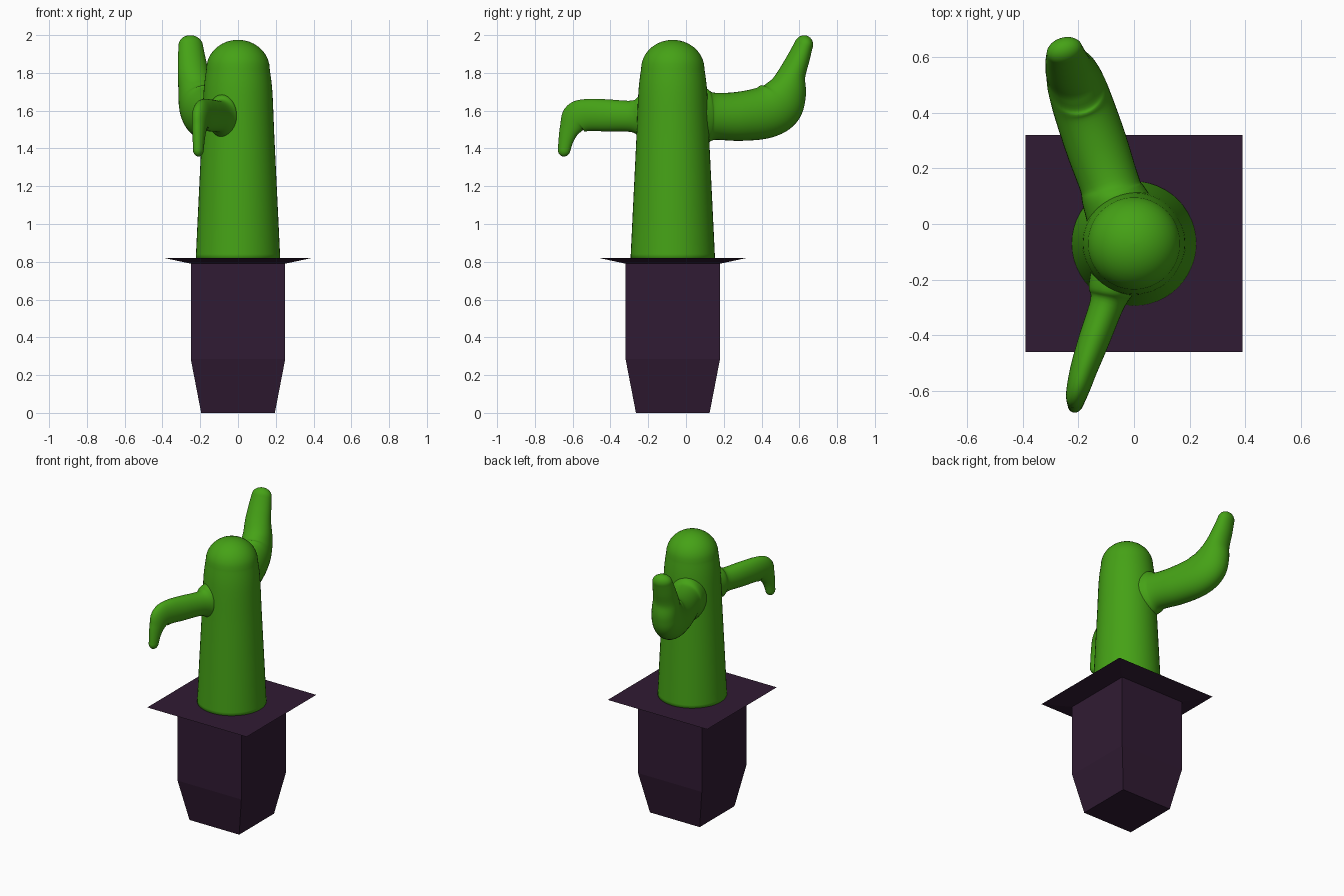
import bpy, bmesh, math
from mathutils import Vector

if "Cube" in bpy.data.objects:
    bpy.data.objects.remove(bpy.data.objects["Cube"])

CY = -0.07  # pot and trunk axis in y


def material(name, rgb):
    m = bpy.data.materials.new(name)
    m.diffuse_color = (*rgb, 1)
    m.use_nodes = True
    m.node_tree.nodes["Principled BSDF"].inputs["Base Color"].default_value = m.diffuse_color
    return m


GREEN = material("cactus_green", (0.06, 0.36, 0.008))
PURPLE = material("pot_purple", (0.03, 0.011, 0.033))


def loft(name, rings, mat, smooth):
    """Skin a list of equal-length vertex loops and cap both ends."""
    bm = bmesh.new()
    loops = [[bm.verts.new(p) for p in ring] for ring in rings]
    n = len(loops[0])
    for a, b in zip(loops, loops[1:]):
        for i in range(n):
            j = (i + 1) % n
            bm.faces.new((a[i], a[j], b[j], b[i]))
    bm.faces.new(loops[0])
    bm.faces.new(loops[-1])
    bmesh.ops.recalc_face_normals(bm, faces=bm.faces)
    for f in bm.faces:
        f.smooth = smooth
    me = bpy.data.meshes.new(name)
    bm.to_mesh(me)
    bm.free()
    me.materials.append(mat)
    ob = bpy.data.objects.new(name, me)
    bpy.context.collection.objects.link(ob)
    return ob


def catmull(keys, steps=6):
    """Smoothly interpolate (x, y, z, in-plane radius, side radius) keys."""
    k = [Vector(q) for q in keys]
    out = []
    for i in range(len(k) - 1):
        p0, p1, p2, p3 = k[max(i - 1, 0)], k[i], k[i + 1], k[min(i + 2, len(k) - 1)]
        for s in range(steps):
            t = s / steps
            out.append(0.5 * (2 * p1 + (p2 - p0) * t + (2 * p0 - 5 * p1 + 4 * p2 - p3) * t * t
                              + (3 * p1 - p0 - 3 * p2 + p3) * t ** 3))
    return out + [k[-1]]


def limb(name, keys, side, tip, sides=36):
    """Elliptical tube along the keys, ending in a dome of length tip."""
    path = catmull(keys)
    side = Vector(side).normalized()
    stations = []
    for i, q in enumerate(path):
        a, b = path[max(i - 1, 0)], path[min(i + 1, len(path) - 1)]
        stations.append((q.xyz, (b - a).xyz.normalized(), q[3], q[4]))
    c, t, rv, rs = stations[-1]
    for i in range(1, 10):
        a = math.radians(i * 9.9)
        stations.append((c + t * tip * math.sin(a), t, rv * math.cos(a), rs * math.cos(a)))
    rings = []
    for c, t, rv, rs in stations:
        up = t.cross(side).normalized()
        w = up.cross(t)
        rings.append([c + up * rv * math.cos(2 * math.pi * i / sides)
                      + w * rs * math.sin(2 * math.pi * i / sides) for i in range(sides)])
    return loft(name, rings, GREEN, True)


# Square pot with tapered foot and thin flared rim
pot = [(0.0, 0.195), (0.285, 0.25), (0.79, 0.25), (0.82, 0.39)]
loft("pot", [[(sx * h, CY + sy * h, z) for sx, sy in ((-1, -1), (1, -1), (1, 1), (-1, 1))]
             for z, h in pot], PURPLE, False)

# Tapering trunk with rounded top
trunk = [(0.81, 0.224), (1.1, 0.21), (1.45, 0.193), (1.7, 0.182), (1.82, 0.168)]
limb("trunk", [(0, CY, z, r, r) for z, r in trunk], (1, 0, 0), 0.155, 48)

# Thick back arm, bending upward
limb("back_arm", [
    (-0.04, 0.02, 1.57, 0.16, 0.13),
    (-0.075, 0.10, 1.57, 0.15, 0.115),
    (-0.09, 0.15, 1.57, 0.125, 0.108),
    (-0.134, 0.28, 1.57, 0.13, 0.112),
    (-0.18, 0.415, 1.59, 0.138, 0.11),
    (-0.205, 0.49, 1.635, 0.138, 0.105),
    (-0.22, 0.533, 1.705, 0.11, 0.095),
    (-0.235, 0.56, 1.79, 0.073, 0.085),
    (-0.245, 0.595, 1.875, 0.058, 0.075),
    (-0.25, 0.622, 1.945, 0.048, 0.066),
], (0.94, 0.33, 0), 0.055)

# Thin front arm, drooping at the end
limb("front_arm", [
    (-0.07, -0.18, 1.575, 0.12, 0.085),
    (-0.085, -0.24, 1.57, 0.11, 0.08),
    (-0.098, -0.29, 1.57, 0.083, 0.062),
    (-0.145, -0.42, 1.575, 0.085, 0.056),
    (-0.18, -0.52, 1.577, 0.085, 0.049),
    (-0.197, -0.58, 1.56, 0.084, 0.043),
    (-0.205, -0.615, 1.505, 0.057, 0.036),
    (-0.208, -0.634, 1.45, 0.042, 0.031),
    (-0.21, -0.645, 1.395, 0.034, 0.028),
], (0.94, -0.33, 0), 0.038)
